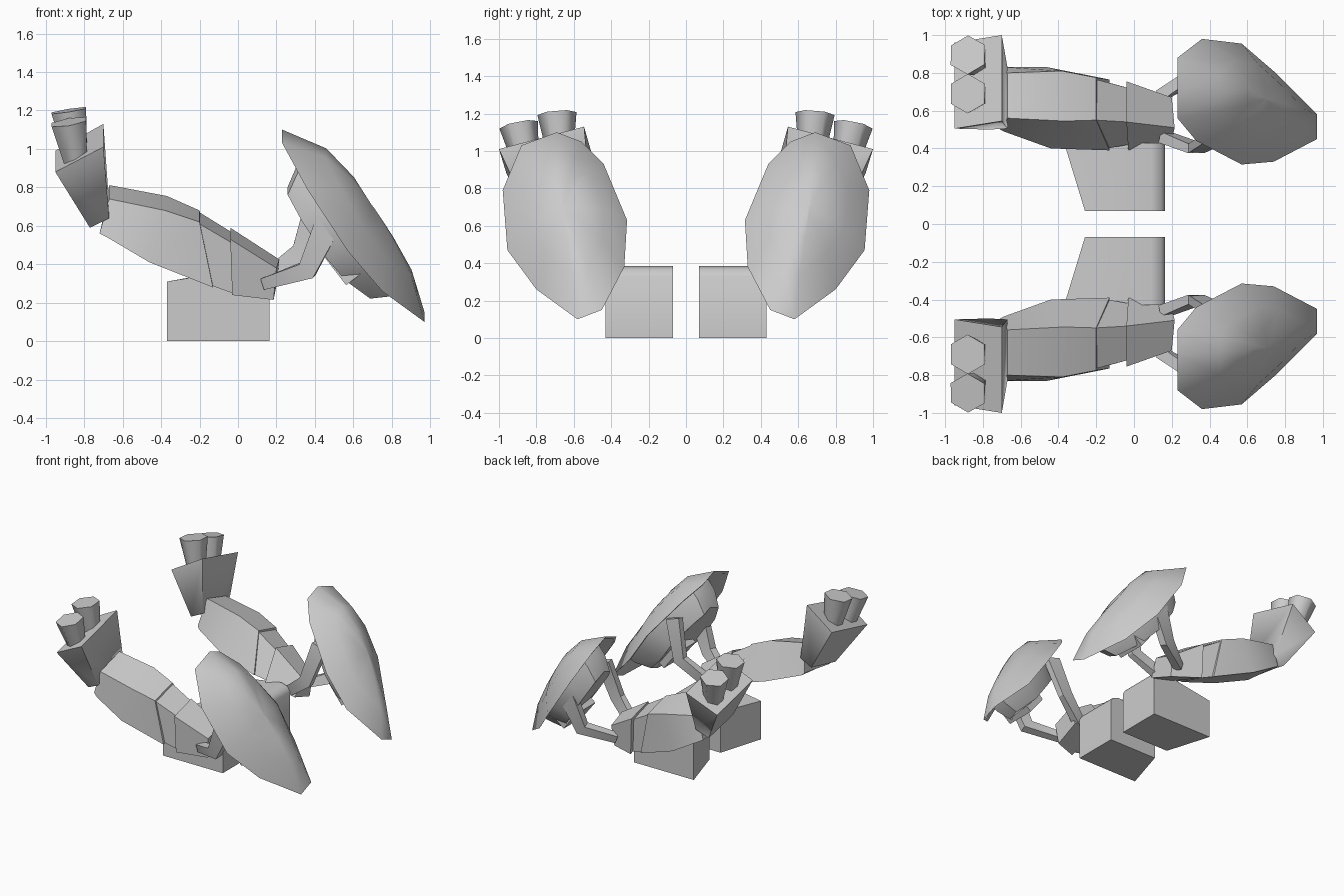
import bpy, bmesh, math
from mathutils import Vector as V

cube = bpy.data.objects.get("Cube")
if cube:
    bpy.data.objects.remove(cube)

grey = bpy.data.materials.new("plain grey")
grey.use_nodes = True
tone = (0.6, 0.6, 0.6, 1)
grey.diffuse_color = tone
grey.node_tree.nodes["Principled BSDF"].inputs["Base Color"].default_value = tone


def loft(name, rings, angle=30):
    """Skin rings of points, cap both ends and mirror to the other side."""
    bm = bmesh.new()
    loops = [[bm.verts.new(p) for p in ring] for ring in rings]
    for a, b in zip(loops, loops[1:]):
        n = len(a)
        for i in range(n):
            j = (i + 1) % n
            bm.faces.new((a[i], a[j], b[j], b[i]))
    bm.faces.new(loops[0])
    bm.faces.new(loops[-1])
    bmesh.ops.recalc_face_normals(bm, faces=bm.faces[:])
    mesh = bpy.data.meshes.new(name)
    bm.to_mesh(mesh)
    bm.free()
    obj = bpy.data.objects.new(name, mesh)
    bpy.context.collection.objects.link(obj)
    mesh.materials.append(grey)
    bpy.ops.object.select_all(action='DESELECT')
    obj.select_set(True)
    bpy.context.view_layer.objects.active = obj
    bpy.ops.object.shade_smooth_by_angle(angle=math.radians(angle))
    mod = obj.modifiers.new("other side", 'MIRROR')
    mod.use_axis = (False, True, False)
    mod.use_mirror_merge = False


def bar(name, path, sizes):
    """Square bar along a bent path, sizes are (width, depth) half extents."""
    path = [V(p) for p in path]
    rings = []
    for i, p in enumerate(path):
        d = (path[min(i + 1, len(path) - 1)] - path[max(i - 1, 0)]).normalized()
        side = d.cross(V((0, 1, 0))).normalized()
        up = side.cross(d)
        w, h = sizes[i]
        rings.append([p + side * w * a + up * h * b
                      for a, b in ((1, 1), (1, -1), (-1, -1), (-1, 1))])
    loft(name, rings)


def tube(name, start, end, r0, r1):
    """Tapered six-sided tube between two points."""
    start, end = V(start), V(end)
    rot = V((0, 0, 1)).rotation_difference(end - start)
    rings = []
    for c, r in ((start, r0), (end, r1)):
        rings.append([c + rot @ V((r * math.sin(k * math.pi / 3),
                                   r * math.cos(k * math.pi / 3), 0)) for k in range(6)])
    loft(name, rings, 65)


# Base block with a sloping top, a slanted side and one rounded top edge
loft("base_block", [
    [(x, y, 0), (.165, y, 0), (.165, y, .33), (.145, y, .365), (.09, y, .385), (x, y, z)]
    for x, y, z in ((-.37, .43, .31), (-.26, .07, .33))], 45)

# Arm: long section, joint and end section
loft("long_arm", [
    [(-.67, .80, .74), (-.67, .56, .81), (-.71, .50, .60), (-.72, .81, .56)],
    [(-.67, .80, .74), (-.66, .56, .81), (-.69, .49, .58), (-.68, .83, .54)],
    [(-.38, .81, .68), (-.37, .545, .755), (-.44, .40, .50), (-.46, .83, .41)],
    [(-.2, .775, .62), (-.2, .55, .68), (-.13, .39, .40), (-.13, .765, .28)]])
loft("arm_joint", [
    [(-.2, .765, .61), (-.2, .55, .67), (-.14, .40, .40), (-.14, .75, .29)],
    [(-.03, .72, .51), (-.03, .54, .565), (-.03, .42, .37), (-.03, .72, .25)]])
loft("arm_end", [
    [(-.04, .755, .53), (-.04, .54, .59), (-.03, .39, .37), (-.03, .75, .24)],
    [(.2, .67, .38), (.215, .51, .425), (.2, .44, .29), (.185, .65, .215)]])

# Flared cuff and its two tubes
loft("cuff", [
    [(-.77, .5, .66), (-.67, .505, .71), (-.67, .83, .64), (-.77, .81, .59)],
    [(-.95, .505, .99), (-.70, .545, 1.13), (-.70, 1.0, 1.01), (-.95, .96, .88)]], 85)
tube("outer_tube", (-.84, .85, .91), (-.88, .895, 1.14), .065, .105)
tube("inner_tube", (-.84, .67, .95), (-.88, .69, 1.2), .065, .105)

# Shield: a domed shell on a slanted rim
normal = V((.79, 0, .61))
rim = [V(p) for p in (
    (.23, .56, 1.05), (.23, .69, 1.10), (.23, .88, 1.03), (.36, .98, .79),
    (.57, .955, .47), (.75, .80, .26), (.97, .58, .10), (.97, .45, .15),
    (.74, .33, .38), (.57, .315, .63), (.33, .44, .93))]
centre = V((.57, .66, .60))


def ring(scale, lift, tilt=0):
    return [centre + (p - centre) * scale + normal * (lift + tilt * (p.z - .6)) for p in rim]


loft("shield", [ring(.75, .06), ring(.95, 0), ring(1, 0), ring(.64, .115, .04),
                ring(.3, .155, .03), ring(.02, .165)], 50)

# Backing plate and grip block behind the shield
loft("backing_plate", [ring(.72, .06), ring(.69, -.03), ring(.58, -.145)])
down = V((.61, 0, -.79))
block = [centre + down * a + V((0, b, 0))
         for a, b in ((.05, -.14), (.24, -.14), (.24, .1), (.05, .1))]
loft("grip_block", [[p - normal * d for p in block] for d in (.02, .195)])

# Struts from the arm to the shield
bar("outer_strut", [(.14, .68, .30), (.36, .81, .37), (.48, .84, .64)],
    [(.03, .03), (.05, .03), (.07, .03)])
bar("inner_strut", [(.16, .46, .34), (.33, .40, .47), (.42, .45, .76)],
    [(.04, .03), (.05, .025), (.06, .025)])
